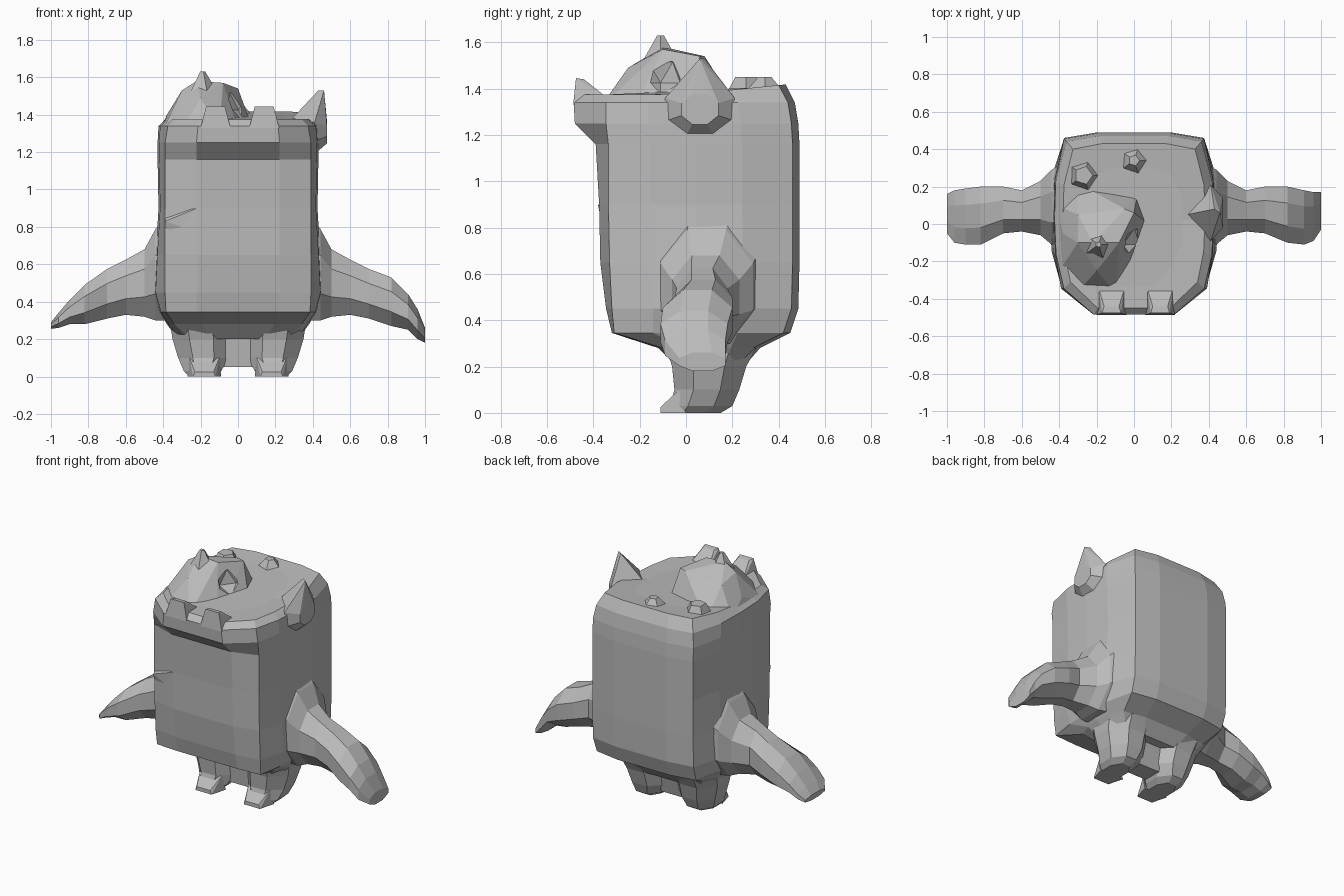
import bpy
import bmesh
import math
from mathutils import Vector

default_cube = bpy.data.objects.get("Cube")
if default_cube:
    bpy.data.objects.remove(default_cube, do_unlink=True)

# Single plain grey for the whole creature
grey = bpy.data.materials.new("stone_grey")
grey.use_nodes = True
colour = (0.5, 0.5, 0.5, 1)
grey.diffuse_color = colour
grey.node_tree.nodes["Principled BSDF"].inputs["Base Color"].default_value = colour


def finish(name, mesh_builder):
    """Turn a bmesh into a flat shaded object."""
    bmesh.ops.recalc_face_normals(mesh_builder, faces=mesh_builder.faces[:])
    mesh = bpy.data.meshes.new(name)
    mesh_builder.to_mesh(mesh)
    mesh_builder.free()
    mesh.materials.append(grey)
    result = bpy.data.objects.new(name, mesh)
    bpy.context.collection.objects.link(result)
    return result


def loft(name, rings):
    """Skin a list of equal-length rings and close both ends."""
    builder = bmesh.new()
    loops = [[builder.verts.new(point) for point in ring] for ring in rings]
    count = len(loops[0])
    for lower, upper in zip(loops, loops[1:]):
        for i in range(count):
            j = (i + 1) % count
            builder.faces.new((lower[i], lower[j], upper[j], upper[i]))
    builder.faces.new(loops[0][::-1])
    builder.faces.new(loops[-1])
    return finish(name, builder)


def hull(name, points):
    """Faceted lump wrapped around a few points."""
    builder = bmesh.new()
    for point in points:
        builder.verts.new(point)
    result = bmesh.ops.convex_hull(builder, input=builder.verts[:])
    loose = {v for v in result["geom_interior"] if isinstance(v, bmesh.types.BMVert)}
    bmesh.ops.delete(builder, geom=list(loose), context="VERTS")
    return finish(name, builder)


def octagon(low_a, high_a, low_b, high_b):
    """Octagon touching all four limits."""
    reach = math.cos(math.pi / 8)
    for i in range(8):
        angle = math.pi / 8 + i * math.pi / 4
        yield ((low_a + high_a) / 2 + (high_a - low_a) / 2 * math.cos(angle) / reach,
               (low_b + high_b) / 2 + (high_b - low_b) / 2 * math.sin(angle) / reach)


def spike(name, x, y, base, tip, radius, top_radius=0.015):
    """Five-sided blunt horn."""
    rings = []
    for height, size in ((base, radius), (tip, top_radius)):
        rings.append([(x + size * math.cos(i * math.tau / 5),
                       y + size * math.sin(i * math.tau / 5), height) for i in range(5)])
    return loft(name, rings)


# Body: height, nose y, corner x, corner y, half width, back y
body_rows = [
    (0.20, -0.04, 0.26, -0.02, 0.32, 0.25),
    (0.28, -0.12, 0.34, -0.10, 0.38, 0.32),
    (0.345, -0.32, 0.385, -0.31, 0.42, 0.45),
    (0.45, -0.345, 0.39, -0.32, 0.45, 0.485),
    (0.65, -0.37, 0.39, -0.33, 0.44, 0.49),
    (0.90, -0.375, 0.39, -0.335, 0.425, 0.49),
    (1.16, -0.39, 0.39, -0.335, 0.43, 0.49),
    (1.25, -0.48, 0.39, -0.345, 0.43, 0.485),
    (1.34, -0.485, 0.375, -0.345, 0.425, 0.47),
    (1.375, -0.45, 0.34, -0.31, 0.38, 0.43),
    (1.375, -0.33, 0.20, -0.22, 0.26, 0.30),
]


def body_ring(z, nose, corner_x, corner_y, width, back):
    depth = back - corner_y
    half = [(corner_x * 0.57, nose), (corner_x, corner_y),
            (width * 0.98, corner_y + depth * 0.22),
            (width, corner_y + depth * 0.46),
            (width * 0.985, corner_y + depth * 0.7),
            (corner_x * 0.96, back - 0.03), (corner_x * 0.5, back)]
    outline = [(0, nose)] + half + [(0, back)] + [(-x, y) for x, y in reversed(half)]
    tilt = 0.1 if z > 1.35 else 0
    return [(x, y, z + tilt * max(y, 0)) for x, y in outline]


loft("body", [body_ring(*row) for row in body_rows])

# Arms: distance out, y limits, z limits; the hands differ slightly
upper_arm = [
    (0.36, -0.12, 0.33, 0.30, 0.90),
    (0.44, -0.11, 0.29, 0.30, 0.79),
    (0.50, -0.06, 0.23, 0.32, 0.68),
    (0.60, -0.04, 0.18, 0.33, 0.625),
    (0.70, -0.05, 0.20, 0.31, 0.575),
]
left_hand = [
    (0.82, -0.10, 0.20, 0.27, 0.53),
    (0.91, -0.11, 0.18, 0.25, 0.44),
    (0.96, -0.09, 0.17, 0.20, 0.36),
    (1.00, -0.03, 0.17, 0.18, 0.26),
]
right_hand = [
    (0.82, -0.11, 0.20, 0.28, 0.49),
    (0.90, -0.11, 0.19, 0.28, 0.41),
    (0.96, -0.10, 0.18, 0.26, 0.34),
    (1.00, -0.05, 0.16, 0.255, 0.29),
]
for name, side, hand in (("left_arm", 1, left_hand), ("right_arm", -1, right_hand)):
    loft(name, [[(side * out, y, z) for y, z in octagon(*limits)]
                for out, *limits in upper_arm + hand])

# Legs and toes
leg_rows = [
    (0.33, 0.05, 0.37, -0.10, 0.33),
    (0.20, 0.04, 0.35, -0.06, 0.26),
    (0.10, 0.05, 0.32, -0.05, 0.23),
    (0.03, 0.09, 0.29, -0.07, 0.20),
    (0.00, 0.12, 0.26, -0.08, 0.15),
]
for name, side in (("left", 1), ("right", -1)):
    loft(name + "_leg", [[(side * x, y, z) for x, y in octagon(*limits)]
                         for z, *limits in leg_rows])
    toe = []
    for spread in (-1, 1):
        x = side * 0.18
        toe += [(x + spread * 0.06, -0.11, 0), (x + spread * 0.05, -0.11, 0.025),
                (x + spread * 0.09, 0, 0), (x + spread * 0.08, -0.03, 0.1)]
    hull(name + "_toe", toe)

# Web of skin between the legs
hull("leg_web", [(x, y, z) for x in (-0.08, 0.08)
                 for y, z in ((0.02, 0.05), (0.15, 0.05), (0, 0.25), (0.2, 0.25))])

# Crest mound on the right half of the head
crest_base = [(-0.40, -0.25), (-0.415, 0.10), (-0.30, 0.22), (0.02, 0.17),
              (0.08, 0.0), (0.0, -0.22), (-0.10, -0.37), (-0.30, -0.36)]
crest_top = [(-0.30, -0.10, 1.53), (-0.30, 0.05, 1.50), (-0.20, -0.25, 1.49),
             (-0.05, 0.08, 1.54), (0.0, 0.06, 1.54), (-0.08, -0.10, 1.57),
             (-0.22, -0.10, 1.58), (-0.38, -0.05, 1.40)]
crest = hull("head_crest", [(x, y, 1.32) for x, y in crest_base] + crest_top)

# Hollow scooped from the inner side of the crest
hollow_builder = bmesh.new()
bmesh.ops.create_icosphere(hollow_builder, subdivisions=1, radius=0.1)
bmesh.ops.translate(hollow_builder, verts=hollow_builder.verts[:],
                    vec=Vector((0.03, -0.11, 1.47)))
hollow = finish("hollow_cutter", hollow_builder)
hollow.hide_render = True
cut = crest.modifiers.new("hollow", "BOOLEAN")
cut.operation = "DIFFERENCE"
cut.object = hollow
bpy.context.view_layer.objects.active = crest
bpy.ops.object.modifier_apply(modifier=cut.name)
bpy.data.objects.remove(hollow, do_unlink=True)

# Horn and small knobs on the head
spike("crest_horn", -0.19, -0.11, 1.52, 1.63, 0.08)
spike("back_knob", 0.0, 0.34, 1.37, 1.45, 0.10, 0.03)
spike("side_knob", -0.27, 0.26, 1.34, 1.45, 0.11, 0.05)

# Brow nubs at the front edge
for name, x in (("right_brow_nub", -0.12), ("left_brow_nub", 0.14)):
    hull(name, [(x + s * w, y, z) for s in (-1, 1) for w, y, z in (
        (0.08, -0.487, 1.33), (0.05, -0.475, 1.445),
        (0.04, -0.44, 1.44), (0.07, -0.34, 1.36))])

# Pointed ear on the left side
ear = [(0.43, 0.08, 1.53), (0.46, 0.06, 1.53), (0.38, 0.10, 1.43), (0.28, 0.05, 1.37)]
for x, radius in ((0.41, 0.15), (0.475, 0.08)):
    ear += [(x, y, z) for y, z in octagon(0.06 - radius, 0.06 + radius,
                                          1.31 - radius * 0.8, 1.31 + radius * 0.8)]
hull("left_ear", ear)

# Small skin fold on the chest edge
hull("chest_fold", [(-0.39, -0.33, 0.78), (-0.39, -0.345, 0.83),
                    (-0.22, -0.38, 0.90), (-0.38, -0.32, 0.87), (-0.3, -0.36, 0.8)])
